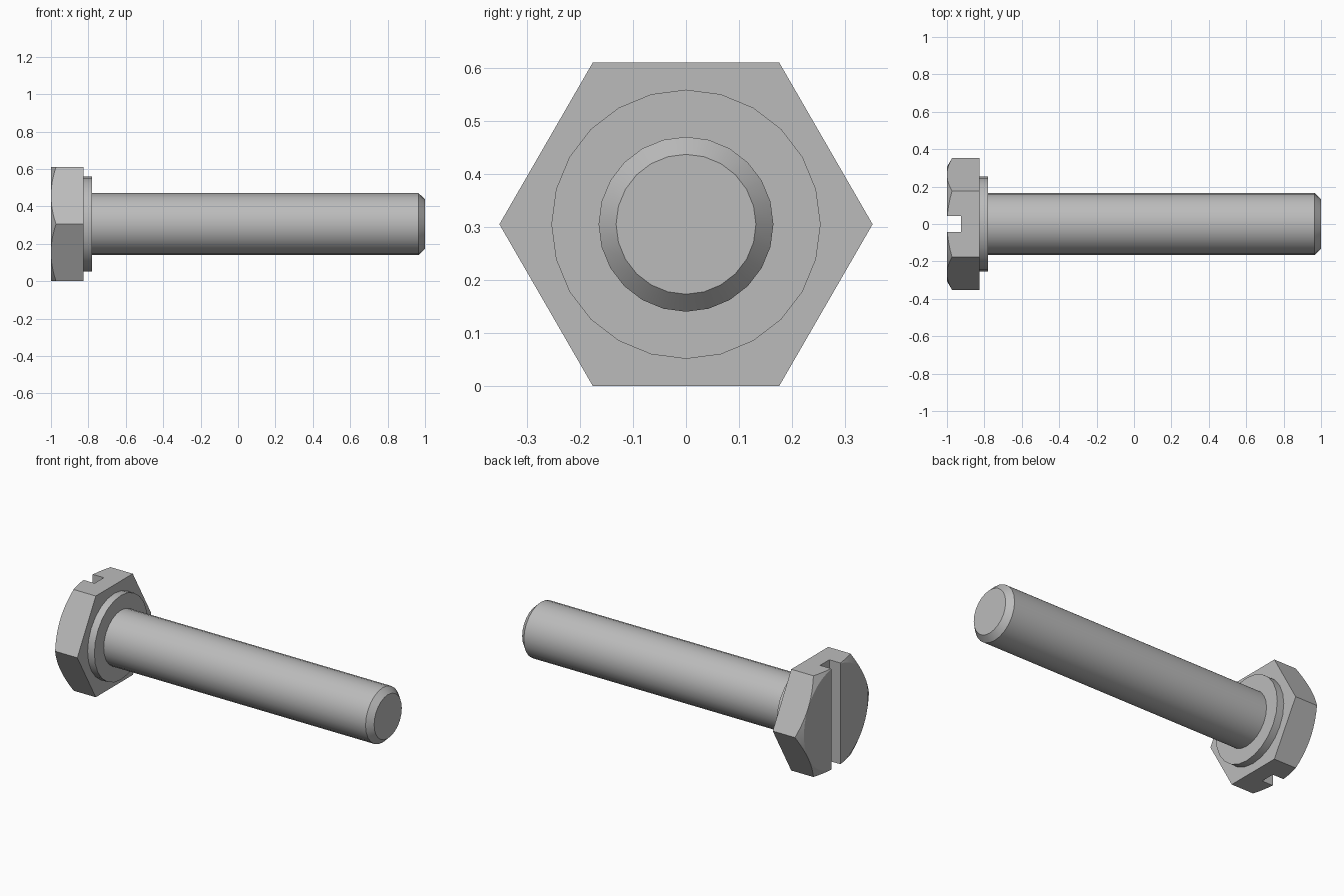
import bpy, bmesh, math
from mathutils import Matrix

cube = bpy.data.objects.get("Cube")
if cube:
    bpy.data.objects.remove(cube, do_unlink=True)

AXIS_Z = 0.305                      # height of the bolt axis
CORNER = AXIS_Z / math.cos(math.pi / 6)

steel = bpy.data.materials.new("steel_grey")
steel.use_nodes = True
colour = (0.5, 0.5, 0.5, 1)
steel.diffuse_color = colour
steel.node_tree.nodes["Principled BSDF"].inputs["Base Color"].default_value = colour


def finish(bm, name):
    bmesh.ops.recalc_face_normals(bm, faces=bm.faces)
    mesh = bpy.data.meshes.new(name)
    bm.to_mesh(mesh)
    bm.free()
    mesh.materials.append(steel)
    obj = bpy.data.objects.new(name, mesh)
    bpy.context.collection.objects.link(obj)
    return obj


def turned(name, profile, sides, start=0.0):
    """Closed solid turned about the bolt axis from (x, radius) points."""
    bm = bmesh.new()
    rings = []
    for x, r in profile:
        angles = [start + math.tau * i / sides for i in range(sides)]
        rings.append([bm.verts.new((x, r * math.cos(a), AXIS_Z + r * math.sin(a)))
                      for a in angles])
    for a, b in zip(rings, rings[1:]):
        for i in range(sides):
            j = (i + 1) % sides
            bm.faces.new((a[i], a[j], b[j], b[i]))
    bm.faces.new(rings[0])
    bm.faces.new(rings[-1])
    return finish(bm, name)


def activate(obj):
    bpy.ops.object.select_all(action='DESELECT')
    obj.select_set(True)
    bpy.context.view_layer.objects.active = obj


def cut(obj, cutter, operation):
    cutter.hide_render = True
    mod = obj.modifiers.new("cut", 'BOOLEAN')
    mod.operation = operation
    mod.solver = 'EXACT'
    mod.object = cutter
    activate(obj)
    bpy.ops.object.modifier_apply(modifier=mod.name)
    bpy.data.objects.remove(cutter, do_unlink=True)


# Hexagonal head, its corners turned off by a shallow cone
head = turned("hex_head", [(-1, CORNER), (-0.825, CORNER)], 6)
slope = 0.57
cone = turned("chamfer_cutter", [(-1 - 0.1 * slope, AXIS_Z - 0.1),
                                 (-1 + 0.1 * slope, AXIS_Z + 0.1),
                                 (-0.7, AXIS_Z + 0.1)], 72)
cut(head, cone, 'INTERSECT')

# Screwdriver slot across the head
bm = bmesh.new()
bmesh.ops.create_cube(bm, size=1, matrix=Matrix.Translation((-1, 0, AXIS_Z))
                      @ Matrix.Diagonal((0.15, 0.088, 1, 1)))
cut(head, finish(bm, "slot_cutter"), 'DIFFERENCE')

# Collar under the head and the plain shank with a chamfered tip
collar = turned("collar", [(-0.83, 0.254), (-0.78, 0.254)], 24)
shank = turned("shank", [(-0.79, 0.165), (0.966, 0.165), (1, 0.132)], 24)

for part in (head, collar, shank):
    activate(part)
    bpy.ops.object.shade_smooth_by_angle(angle=math.radians(20))
